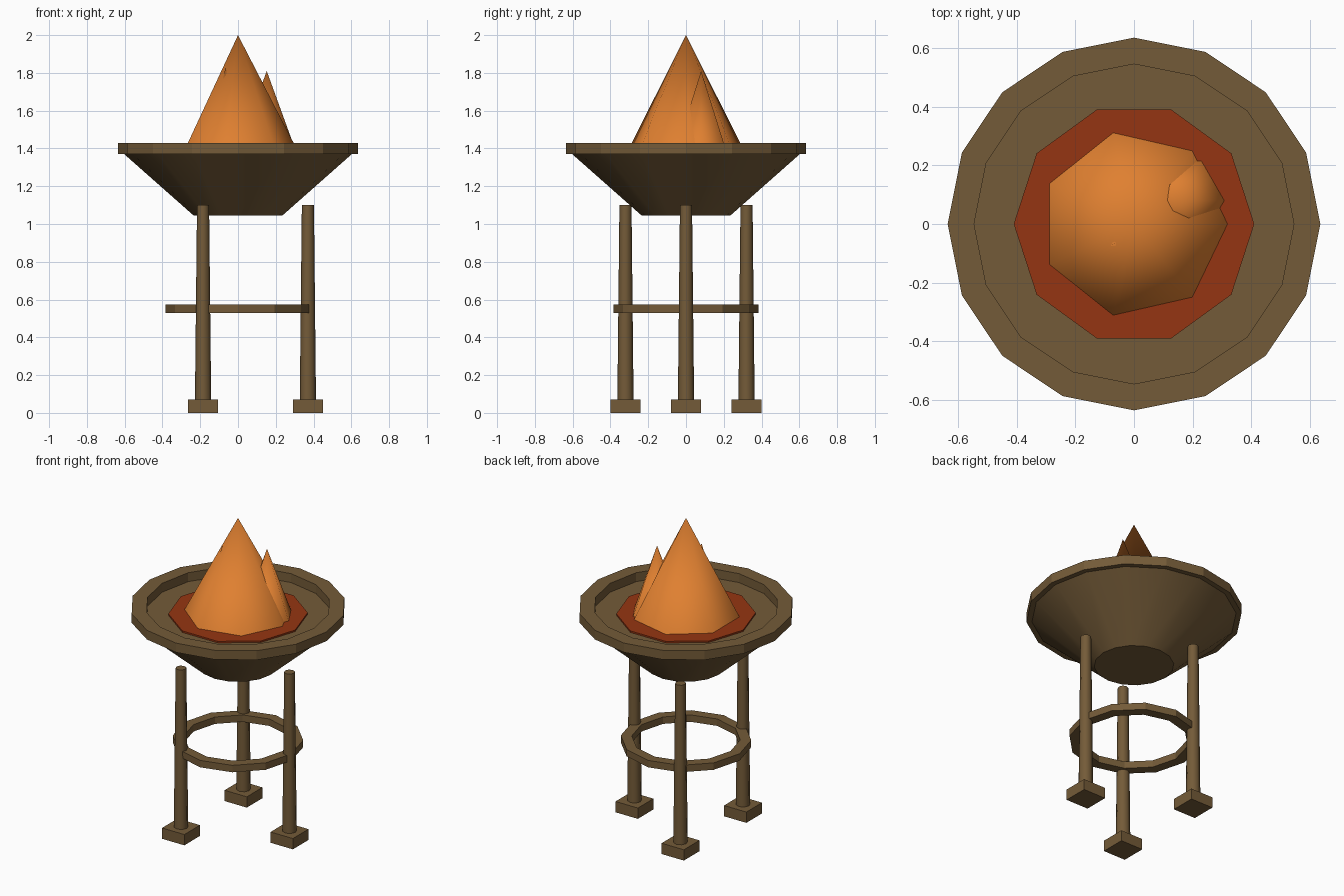
import bpy
import bmesh
from math import cos, sin, pi, radians

cube = bpy.data.objects.get("Cube")
if cube:
    bpy.data.objects.remove(cube, do_unlink=True)


def material(name, rgb):
    mat = bpy.data.materials.new(name)
    mat.use_nodes = True
    colour = (*rgb, 1.0)
    mat.diffuse_color = colour
    mat.node_tree.nodes["Principled BSDF"].inputs["Base Color"].default_value = colour
    return mat


WOOD = material("bronze brown", (0.175, 0.105, 0.04))
EMBER = material("ember red", (0.30, 0.036, 0.006))
FLAME = material("flame orange", (0.74, 0.215, 0.03))


def finish(name, bm, mat, smooth=None):
    bmesh.ops.recalc_face_normals(bm, faces=bm.faces)
    mesh = bpy.data.meshes.new(name)
    bm.to_mesh(mesh)
    bm.free()
    mesh.materials.append(mat)
    obj = bpy.data.objects.new(name, mesh)
    bpy.context.collection.objects.link(obj)
    if smooth:
        bpy.ops.object.select_all(action="DESELECT")
        obj.select_set(True)
        bpy.context.view_layer.objects.active = obj
        bpy.ops.object.shade_smooth_by_angle(angle=radians(smooth))
    return obj


def circle(bm, sides, radius, z, x=0, y=0):
    angles = [2 * pi * i / sides for i in range(sides)]
    return [bm.verts.new((x + radius * cos(a), y + radius * sin(a), z)) for a in angles]


def bridge(bm, lower, upper):
    for i in range(len(lower)):
        j = (i + 1) % len(lower)
        bm.faces.new((lower[i], lower[j], upper[j], upper[i]))


def frustum(name, sides, r0, r1, z0, z1, mat, x=0, y=0, smooth=None):
    bm = bmesh.new()
    low = circle(bm, sides, r0, z0, x, y)
    bm.faces.new(low)
    if r1:
        high = circle(bm, sides, r1, z1, x, y)
        bm.faces.new(high)
        bridge(bm, low, high)
    else:
        tip = bm.verts.new((x, y, z1))
        for i in range(sides):
            bm.faces.new((low[i], low[(i + 1) % sides], tip))
    return finish(name, bm, mat, smooth)


def band(name, sides, inner, outer, z0, z1):
    bm = bmesh.new()
    loops = [circle(bm, sides, r, z) for r, z in
             ((inner, z0), (outer, z0), (outer, z1), (inner, z1))]
    for i in range(4):
        bridge(bm, loops[i], loops[(i + 1) % 4])
    return finish(name, bm, WOOD)


# Three tapered legs on square feet
for i, side in enumerate(("left", "back_right", "front_right")):
    a = 2 * pi * i / 3
    x, y = 0.37 * cos(a), 0.37 * sin(a)
    frustum(side + "_leg", 8, 0.043, 0.032, 0.06, 1.10, WOOD, x, y, smooth=50)
    bm = bmesh.new()
    bmesh.ops.create_cube(bm, size=1)
    bmesh.ops.scale(bm, vec=(0.16, 0.16, 0.07), verts=bm.verts)
    bmesh.ops.translate(bm, vec=(x, y, 0.035), verts=bm.verts)
    finish(side + "_foot", bm, WOOD)

# Brace ring, bowl and raised rim
band("brace_ring", 12, 0.32, 0.385, 0.528, 0.573)
frustum("bowl", 16, 0.235, 0.605, 1.045, 1.372, WOOD, smooth=30)
band("bowl_rim", 16, 0.545, 0.635, 1.37, 1.43)

# Ember bed and flames
frustum("ember_bed", 10, 0.41, 0.41, 1.35, 1.382, EMBER)
frustum("main_flame", 7, 0.325, 0, 1.37, 2.0, FLAME, smooth=60)
frustum("side_flame", 6, 0.16, 0, 1.37, 1.81, FLAME, 0.152, 0.08, smooth=60)
frustum("small_flame", 5, 0.12, 0, 1.37, 1.83, FLAME, -0.066, -0.065, smooth=75)
